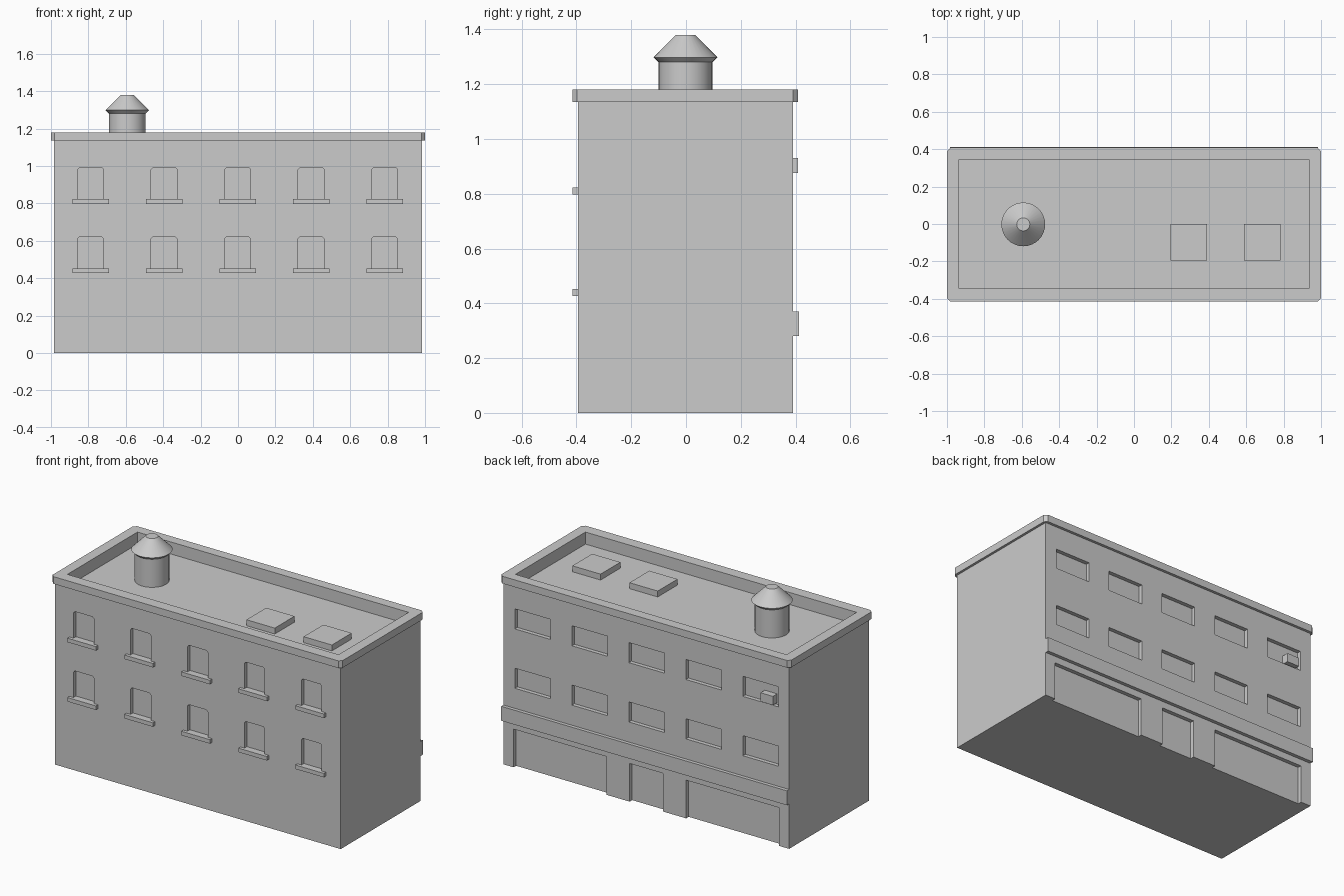
import bpy
import bmesh
import math

cube = bpy.data.objects.get("Cube")
if cube:
    bpy.data.objects.remove(cube, do_unlink=True)

# One plain colour for the whole building
GREY = (0.6, 0.6, 0.6, 1.0)
plaster = bpy.data.materials.new("light_grey")
plaster.use_nodes = True
plaster.diffuse_color = GREY
plaster.node_tree.nodes["Principled BSDF"].inputs["Base Color"].default_value = GREY

FRONT, BACK, HALF = -0.395, 0.391, 0.985
EAVES, TOP, ROOF = 1.135, 1.18, 1.105
RECESS = 0.025
COLUMNS = [-0.788 + 0.393 * i for i in range(5)]
FLOOR_TOPS = (0.62, 0.99)


def finish(name, bm):
    bmesh.ops.recalc_face_normals(bm, faces=bm.faces)
    mesh = bpy.data.meshes.new(name)
    bm.to_mesh(mesh)
    bm.free()
    mesh.materials.append(plaster)
    obj = bpy.data.objects.new(name, mesh)
    bpy.context.collection.objects.link(obj)
    return obj


def add_prism(bm, outline, start, depth):
    """Extrude a closed outline of 3D points along a vector."""
    face = bm.faces.new([bm.verts.new(p) for p in outline])
    new = bmesh.ops.extrude_face_region(bm, geom=[face])["geom"]
    verts = [g for g in new if isinstance(g, bmesh.types.BMVert)]
    bmesh.ops.translate(bm, verts=verts, vec=depth)


def add_box(bm, x0, x1, y0, y1, z0, z1):
    outline = [(x0, y0, z0), (x1, y0, z0), (x1, y1, z0), (x0, y1, z0)]
    add_prism(bm, outline, z0, (0, 0, z1 - z0))


def box(name, *bounds):
    bm = bmesh.new()
    add_box(bm, *bounds)
    return finish(name, bm)


def cut(target, cutter):
    mod = target.modifiers.new("cut", "BOOLEAN")
    mod.operation = "DIFFERENCE"
    mod.solver = "EXACT"
    mod.object = cutter
    bpy.context.view_layer.objects.active = target
    bpy.ops.object.modifier_apply(modifier=mod.name)


# Walls with recessed windows, shop fronts and a sunken roof
walls = box("walls", -HALF, HALF, FRONT, BACK, 0, EAVES)

bm = bmesh.new()
for x in COLUMNS:
    for top in FLOOR_TOPS:
        # front window with clipped upper corners
        w, c, low = 0.07, 0.01, top - 0.18
        shape = [(-w, low), (w, low), (w, top - c), (w - c, top), (c - w, top), (-w, top - c)]
        y = FRONT + RECESS
        add_prism(bm, [(x + px, y, pz) for px, pz in shape], y, (0, -0.1, 0))
        # wide back window
        add_box(bm, x - 0.122, x + 0.122, BACK - RECESS, BACK + 0.1, top - 0.125, top)
# shop windows and the door between them
for x0, x1 in ((-0.915, -0.275), (-0.115, 0.115), (0.275, 0.915)):
    add_box(bm, x0, x1, BACK - RECESS, BACK + 0.1, -0.1, 0.238)
openings = finish("openings_cutter", bm)
roof_well = box("roof_well_cutter", -0.935, 0.935, -0.345, 0.345, ROOF, TOP + 0.1)
cut(walls, openings)
cut(walls, roof_well)

# Cornice around the parapet, with clipped corners
bm = bmesh.new()
add_box(bm, -1, 1, -0.415, 0.408, EAVES, TOP)
corners = [e for e in bm.edges if abs(e.verts[0].co.z - e.verts[1].co.z) > 0.01]
bmesh.ops.bevel(bm, geom=corners, offset=0.018, segments=1, affect="EDGES")
cornice = finish("cornice", bm)
cut(cornice, roof_well)
for helper in (openings, roof_well):
    bpy.data.objects.remove(helper, do_unlink=True)

# Sills under the front windows
for i, x in enumerate(COLUMNS):
    for floor, top in enumerate(FLOOR_TOPS, 1):
        z = top - 0.168
        box(f"window_sill_{floor}_{i + 1}", x - 0.098, x + 0.098, -0.415, FRONT + 0.024, z - 0.025, z)

# Sign band over the shops and an air conditioner in a back window
box("shop_band", -HALF, HALF, BACK - 0.01, 0.413, 0.28, 0.37)
box("air_conditioner", -0.885, -0.8, BACK - 0.03, 0.408, 0.875, 0.93)

# Flat roof hatches
for i, x in enumerate((0.195, 0.589)):
    box(f"roof_hatch_{i + 1}", x, x + 0.195, -0.195, 0, ROOF - 0.01, 1.142)

# Round roof vent: a pipe with a conical cap, turned from one profile
profile = [(0.098, ROOF - 0.01), (0.098, 1.28), (0.117, 1.298), (0.035, 1.38)]
SIDES = 32
bm = bmesh.new()
rings = []
for r, z in profile:
    angles = [2 * math.pi * k / SIDES for k in range(SIDES)]
    rings.append([bm.verts.new((r * math.cos(a), r * math.sin(a), z)) for a in angles])
for low, high in zip(rings, rings[1:]):
    for k in range(SIDES):
        n = (k + 1) % SIDES
        bm.faces.new((low[k], low[n], high[n], high[k]))
bm.faces.new(rings[0])
bm.faces.new(rings[-1])
vent = finish("roof_vent", bm)
vent.location = (-0.592, -0.002, 0)
bpy.ops.object.select_all(action="DESELECT")
vent.select_set(True)
bpy.context.view_layer.objects.active = vent
bpy.ops.object.shade_smooth_by_angle(angle=math.radians(25))
